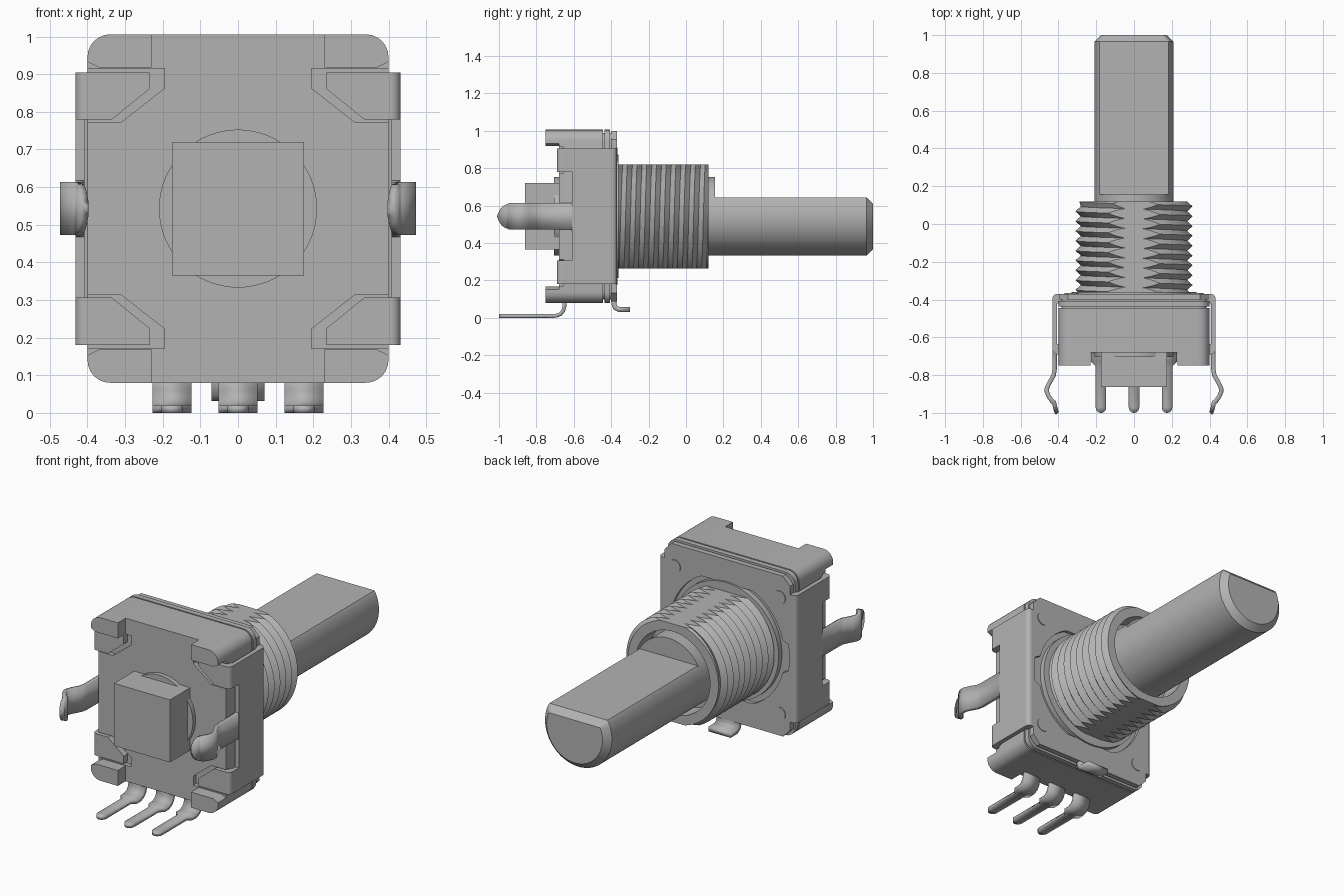
import bpy, bmesh
from math import sin, cos, pi, radians, floor
from mathutils import Matrix, Vector

cube = bpy.data.objects.get("Cube")
if cube:
    bpy.data.objects.remove(cube, do_unlink=True)

grey = bpy.data.materials.new("plain_grey")
grey.use_nodes = True
COLOR = (0.45, 0.45, 0.45, 1)
grey.diffuse_color = COLOR
grey.node_tree.nodes["Principled BSDF"].inputs["Base Color"].default_value = COLOR

CZ = 0.543          # height of the shaft axis
SIDES = (-1, 1)
AXES = {"x": Matrix(((0, 0, 1), (1, 0, 0), (0, 1, 0))),
        "y": Matrix(((1, 0, 0), (0, 0, -1), (0, 1, 0))),
        "z": Matrix.Identity(3)}


def finish(name, bm):
    """Turn a bmesh into a named, shaded, coloured object."""
    bmesh.ops.remove_doubles(bm, verts=bm.verts, dist=1e-5)
    bmesh.ops.dissolve_degenerate(bm, edges=bm.edges, dist=1e-5)
    bmesh.ops.recalc_face_normals(bm, faces=bm.faces)
    mesh = bpy.data.meshes.new(name)
    bm.to_mesh(mesh)
    bm.free()
    mesh.materials.append(grey)
    obj = bpy.data.objects.new(name, mesh)
    bpy.context.collection.objects.link(obj)
    bpy.ops.object.select_all(action="DESELECT")
    obj.select_set(True)
    bpy.context.view_layer.objects.active = obj
    bpy.ops.object.shade_smooth_by_angle(angle=radians(30))
    return obj


def prism(name, outlines, lo, hi, axis="y"):
    """Extrude flat outlines (later ones are holes) between lo and hi."""
    curve = bpy.data.curves.new(name, "CURVE")
    curve.dimensions, curve.fill_mode = "2D", "BOTH"
    curve.extrude = (hi - lo) / 2
    for pts in outlines:
        spline = curve.splines.new("POLY")
        spline.points.add(len(pts) - 1)
        for p, (a, b) in zip(spline.points, pts):
            p.co = (a, b, 0, 1)
        spline.use_cyclic_u = True
    temp = bpy.data.objects.new(name + "_outline", curve)
    bpy.context.collection.objects.link(temp)
    dg = bpy.context.evaluated_depsgraph_get()
    mesh = bpy.data.meshes.new_from_object(temp.evaluated_get(dg))
    bm = bmesh.new()
    bm.from_mesh(mesh)
    bpy.data.objects.remove(temp)
    bpy.data.curves.remove(curve)
    bpy.data.meshes.remove(mesh)
    m = AXES[axis]
    shift = m @ Vector((0, 0, 1))
    shift = Vector([abs(c) for c in shift]) * (lo + hi) / 2
    for v in bm.verts:
        v.co = m @ v.co + shift
    return finish(name, bm)


def circle(x, z, r, n=64):
    return [(x + r * cos(2 * pi * i / n), z + r * sin(2 * pi * i / n)) for i in range(n)]


def rect(x0, x1, z0, z1):
    return [(x0, z0), (x1, z0), (x1, z1), (x0, z1)]


def arc(x, z, r, start, n=6):
    return [(x + r * cos(radians(start + 90 * i / n)),
             z + r * sin(radians(start + 90 * i / n))) for i in range(n + 1)]


def rounded(hx, hz, r):
    """Rounded rectangle centred on the shaft axis."""
    return (arc(hx - r, CZ + hz - r, r, 0) + arc(r - hx, CZ + hz - r, r, 90)
            + arc(r - hx, CZ - hz + r, r, 180) + arc(hx - r, CZ - hz + r, r, 270))


def mirrored(quarter):
    """Four-way symmetric outline from its upper-right quarter (given as x, height)."""
    left = [(-x, h) for x, h in reversed(quarter)]
    top = quarter + left
    bottom = [(x, -h) for x, h in reversed(top)]
    return [(x, CZ + h) for x, h in top + bottom]


def loft(name, rings):
    """Skin equal-length rings of points and cap both ends."""
    bm = bmesh.new()
    rows = [[bm.verts.new(p) for p in ring] for ring in rings]
    n = len(rows[0])
    for a, b in zip(rows, rows[1:]):
        for i in range(n):
            j = (i + 1) % n
            bm.faces.new((a[i], a[j], b[j], b[i]))
    bm.faces.new(rows[0])
    bm.faces.new(rows[-1])
    return finish(name, bm)


def ribbon(name, path, place, thick):
    """Bent sheet strip; path gives (u, v, half width)."""
    bm = bmesh.new()
    pairs = [[bm.verts.new(place(u, v, s * w)) for s in SIDES] for u, v, w in path]
    for a, b in zip(pairs, pairs[1:]):
        bm.faces.new((a[0], a[1], b[1], b[0]))
    bmesh.ops.recalc_face_normals(bm, faces=bm.faces)
    obj = finish(name, bm)
    mod = obj.modifiers.new("sheet", "SOLIDIFY")
    mod.thickness, mod.offset, mod.use_even_offset = thick, 0, True
    return obj


def tongue(u0, u1, w, n=6):
    """Positions and widths of a half-round strip end."""
    return [(u0 + (u1 - u0) * sin(pi / 2 * i / n), max(w * cos(pi / 2 * i / n), 0.002))
            for i in range(n + 1)]


# Housing: rear block, notched front layer, seal and core
prism("housing", [rounded(0.40, 0.463, 0.06)], -0.655, -0.445)
corner = [(0.40, 0.23), (0.31, 0.23), (0.195, 0.32), (0.195, 0.372), (0.40, 0.372)]
front = mirrored(corner + arc(0.34, 0.403, 0.06, 0))
prism("housing_front", [front], -0.68, -0.655)
prism("housing_core", [rounded(0.385, 0.445, 0.05)], -0.45, -0.39)
prism("seal_sheet", [rounded(0.40, 0.463, 0.06)], -0.437, -0.407)

# Corner feet and folded clip tabs
for sx in SIDES:
    for sz in SIDES:
        foot = [(0.23, 0.375), (0.37, 0.375), (0.40, 0.39)] + arc(0.34, 0.403, 0.06, 0) + [(0.23, 0.463)]
        prism("corner_foot", [[(sx * x, CZ + sz * h) for x, h in foot]], -0.75, -0.675)
        tab = [(0.405, 0.237), (0.335, 0.237), (0.235, 0.318), (0.235, 0.362), (0.405, 0.362)]
        prism("clip_tab", [[(sx * x, CZ + sz * h) for x, h in tab]], -0.69, -0.654)
        z0, z1 = sorted((CZ + sz * 0.237, CZ + sz * 0.362))
        prism("clip_bend", [circle(sx * 0.405, -0.663, 0.027, 32)], z0, z1, "z")
        prism("rivet", [circle(sx * 0.33, CZ + sz * 0.33, 0.037, 32)], -0.38, -0.366)

# Push block and its round base at the front
prism("round_base", [circle(0, CZ, 0.21)], -0.705, -0.67)
prism("push_block", [rect(-0.176, 0.176, 0.365, 0.72)], -0.862, -0.68)

# Cover plate with a keyed opening, and a collar around the bushing
opening = []
for i in range(96):
    a = 2 * pi * i / 96
    r = 0.39 if abs(sin(a)) < 0.25 else 0.36
    opening.append((r * cos(a), CZ + max(-0.32, min(0.32, r * sin(a)))))
plate = mirrored([(0.407, 0), (0.407, 0.362), (0.395, 0.362), (0.395, 0.41), (0.35, 0.455)])
prism("cover_plate", [plate, opening], -0.40, -0.37)
prism("collar", [circle(0, CZ, 0.33)], -0.395, -0.36)

# Side flanges with slots, rounded bends and snap lugs
flange = [(-0.663, 0.78), (-0.663, 0.905), (-0.395, 0.905), (-0.395, 0.181),
          (-0.663, 0.181), (-0.663, 0.306), (-0.61, 0.306), (-0.61, 0.78)]
lug = [(0.42, -0.58), (0.42, -0.62), (0.42, -0.77), (0.425, -0.80), (0.45, -0.845),
       (0.461, -0.87), (0.461, -0.89), (0.45, -0.915), (0.432, -0.94)]
lug_shape = [(x, y, 0.09 if y > -0.6 else 0.07) for x, y in lug]
lug_shape += [(0.423 - 0.003 * i, y, w) for i, (y, w) in enumerate(tongue(-0.945, -1.0, 0.066))]
for s in SIDES:
    lo, hi = sorted((s * 0.408, s * 0.432))
    prism("side_flange", [flange], lo, hi, "x")
    prism("flange_bend", [circle(s * 0.407, -0.395, 0.025, 32)], 0.181, 0.905, "z")
    ribbon("snap_lug", lug_shape, lambda x, y, w: (s * x, y, CZ + w), 0.023)

# Solder pins, bent forward and narrowing to round tips
bend = [(-0.65, 0.10), (-0.65, 0.06), (-0.657, 0.037), (-0.672, 0.02), (-0.695, 0.011), (-0.73, 0.01)]
pin = [(y, z, 0.052) for y, z in bend] + [(-0.755, 0.01, 0.028)]
pin += [(y, 0.01, w) for y, w in tongue(-0.97, -1.0, 0.028)]
for x in (-0.175, 0, 0.175):
    ribbon("solder_pin", pin, lambda y, z, w: (x + w, y, z), 0.02)

# Small locating tab under the cover plate
hook = [(-0.385, 0.12), (-0.385, 0.075), (-0.378, 0.055), (-0.36, 0.045), (-0.30, 0.045)]
ribbon("locating_tab", [(y, z, 0.07) for y, z in hook], lambda y, z, w: (w, y, z), 0.026)

# Threaded bushing: helical ridges, flats above and below, open bore
Y0, Y1, PITCH, N = -0.375, 0.12, 0.052, 96
bm = bmesh.new()


def thread_point(i, k):
    a = 2 * pi * i / N
    y = min(Y1, max(Y0, Y0 + PITCH * (k / 2 + i / N)))
    phase = (y - Y0) / PITCH - i / N
    ridge = abs(2 * (phase - floor(phase)) - 1)
    r = min(0.282 + 0.028 * ridge, 0.288 + (Y1 - y))
    return bm.verts.new((r * cos(a), y, CZ + r * sin(a)))


grid = [[thread_point(i, k) for i in range(N + 1)] for k in range(-2, 21)]
for low, high in zip(grid, grid[1:]):
    for i in range(N):
        bm.faces.new((low[i], low[i + 1], high[i + 1], high[i]))
bore = [[bm.verts.new((0.235 * cos(2 * pi * i / N), y, CZ + 0.235 * sin(2 * pi * i / N)))
         for i in range(N + 1)] for y in (Y1, 0.0)]
for a, b in ((grid[-1], bore[0]), bore):
    for i in range(N):
        bm.faces.new((a[i], a[i + 1], b[i + 1], b[i]))
bm.faces.new(bore[1][:N])
bm.faces.new(grid[0][:N])
bmesh.ops.remove_doubles(bm, verts=bm.verts, dist=1e-5)
bmesh.ops.dissolve_degenerate(bm, edges=bm.edges, dist=1e-5)
for s in SIDES:
    cut = bmesh.ops.bisect_plane(bm, geom=bm.verts[:] + bm.edges[:] + bm.faces[:], dist=1e-6,
                                 plane_co=(0, 0, CZ + s * 0.278), plane_no=(0, 0, s), clear_outer=True)
    rim = [e for e in cut["geom_cut"] if isinstance(e, bmesh.types.BMEdge) and e.is_boundary]
    bmesh.ops.triangle_fill(bm, edges=rim, use_beauty=True)
finish("threaded_bushing", bm)

# Shaft with a flat on top and a chamfered end
stations = [(-0.05, 0.21, 0.21), (0.155, 0.21, 0.21), (0.155, 0.21, 0.102),
            (0.965, 0.21, 0.102), (1.0, 0.175, 0.067)]
loft("shaft", [[(x, y, CZ + min(z, flat)) for x, z in circle(0, 0, r, 96)]
               for y, r, flat in stations])
